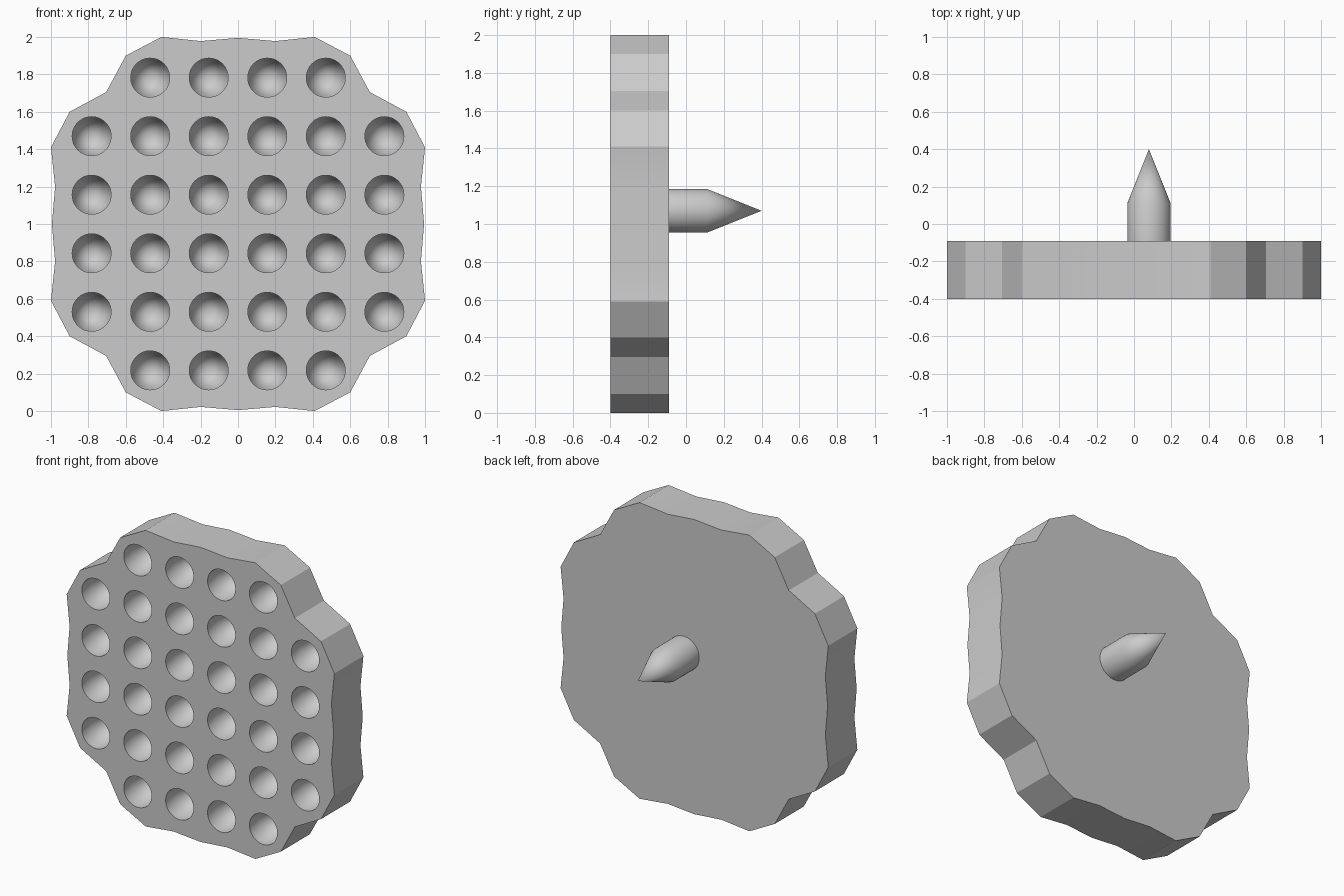
import bpy, bmesh
from math import sin, cos, tau

if "Cube" in bpy.data.objects:
    bpy.data.objects.remove(bpy.data.objects["Cube"])

grey = bpy.data.materials.new("light grey")
grey.use_nodes = True
grey.diffuse_color = (0.6, 0.6, 0.6, 1)
grey.node_tree.nodes["Principled BSDF"].inputs["Base Color"].default_value = (0.6, 0.6, 0.6, 1)

FRONT, BACK = -0.4, -0.09
PITCH = 0.313


def finish(bm, name):
    bmesh.ops.recalc_face_normals(bm, faces=bm.faces)
    mesh = bpy.data.meshes.new(name)
    bm.to_mesh(mesh)
    bm.free()
    mesh.materials.append(grey)
    ob = bpy.data.objects.new(name, mesh)
    bpy.context.collection.objects.link(ob)
    return ob


def pointed_rod(bm, x, z, radius, y_base, y_shoulder, y_tip, sides=48):
    """Cylinder along y that ends in a cone."""
    rings = [[bm.verts.new((x + radius * cos(tau * i / sides), y,
                            z + radius * sin(tau * i / sides))) for i in range(sides)]
             for y in (y_base, y_shoulder)]
    tip = bm.verts.new((x, y_tip, z))
    bm.faces.new(rings[0])
    for i in range(sides):
        j = (i + 1) % sides
        bm.faces.new((rings[0][i], rings[0][j], rings[1][j], rings[1][i]))
        bm.faces.new((rings[1][i], rings[1][j], tip))


# Scalloped plate: one eighth of the outline, mirrored and turned around
eighth = [(0, 0.995), (0.2, 0.978), (0.41, 1), (0.6, 0.9), (0.705, 0.705)]
quarter = eighth + [(z, x) for x, z in eighth[-2:0:-1]]
outline = []
for turn in range(4):
    outline += quarter
    quarter = [(z, -x) for x, z in quarter]
bm = bmesh.new()
face = bm.faces.new([bm.verts.new((x, FRONT, z + 1)) for x, z in outline])
side = bmesh.ops.extrude_face_region(bm, geom=[face])["geom"]
bmesh.ops.translate(bm, vec=(0, BACK - FRONT, 0),
                    verts=[v for v in side if isinstance(v, bmesh.types.BMVert)])
plate = finish(bm, "scalloped_plate")

# Grid of pointed sockets in the front, without the corners
bm = bmesh.new()
for col in range(6):
    for row in range(6):
        if col in (0, 5) and row in (0, 5):
            continue
        pointed_rod(bm, (col - 2.5) * PITCH, 1 + (row - 2.5) * PITCH,
                    0.104, FRONT - 0.05, FRONT + 0.1, FRONT + 0.29)
cutter = finish(bm, "socket_cutter")
cutter.hide_render = True
cut = plate.modifiers.new("sockets", "BOOLEAN")
cut.operation = "DIFFERENCE"
cut.solver = "EXACT"
cut.object = cutter
bpy.context.view_layer.objects.active = plate
bpy.ops.object.modifier_apply(modifier=cut.name)
bpy.data.objects.remove(cutter)

# Pointed peg on the back
bm = bmesh.new()
pointed_rod(bm, 0.08, 1.07, 0.116, BACK - 0.005, 0.11, 0.4)
peg = finish(bm, "pointed_peg")

bpy.ops.object.select_all(action="DESELECT")
for ob in (plate, peg):
    ob.select_set(True)
bpy.context.view_layer.objects.active = plate
bpy.ops.object.shade_smooth_by_angle()
